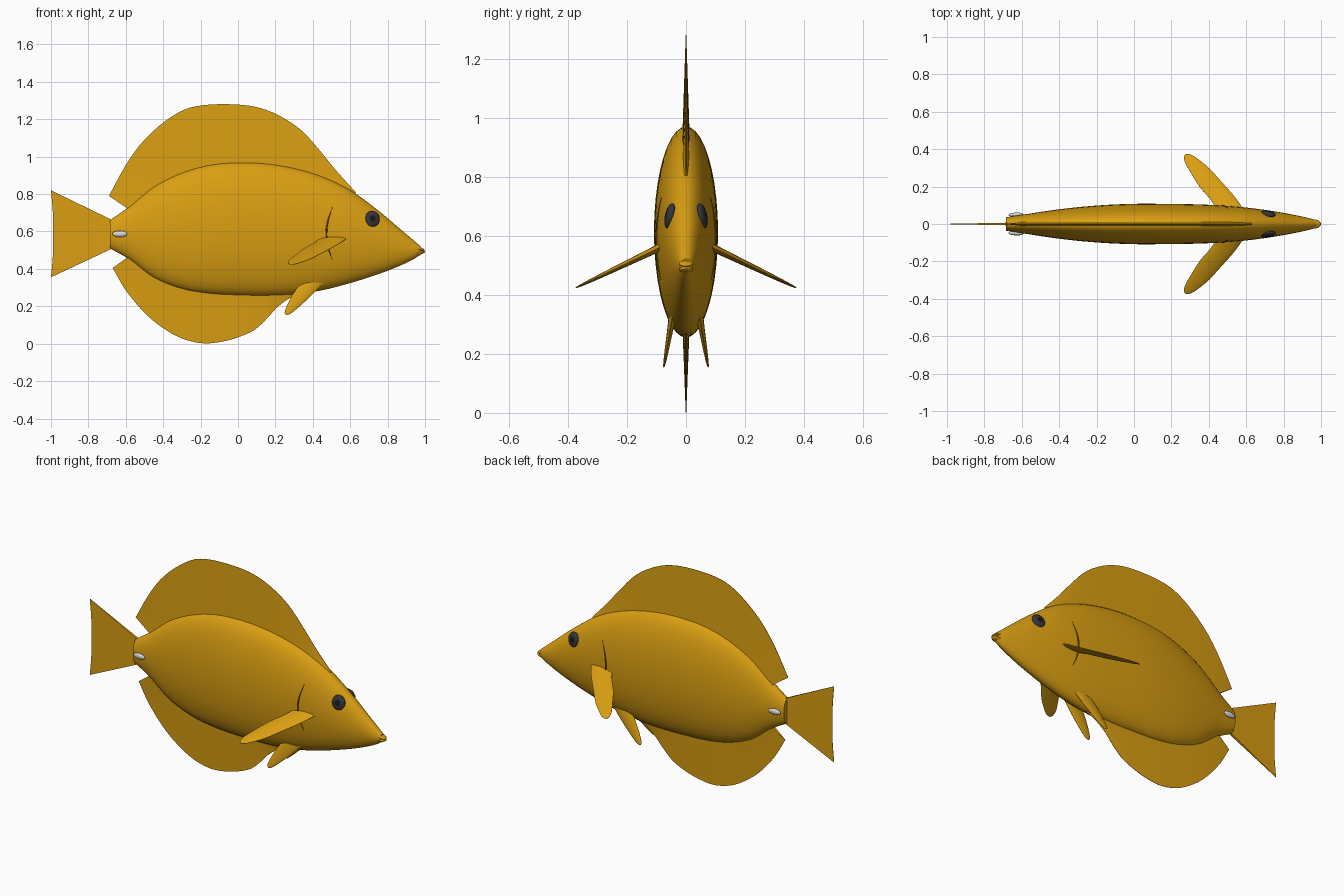
import bpy, bmesh, math
from mathutils import Matrix, Vector

if "Cube" in bpy.data.objects:
    bpy.data.objects.remove(bpy.data.objects["Cube"])


def material(name, rgb):
    m = bpy.data.materials.new(name)
    m.diffuse_color = (*rgb, 1)
    m.use_nodes = True
    m.node_tree.nodes["Principled BSDF"].inputs["Base Color"].default_value = m.diffuse_color
    return m


YELLOW = material("golden yellow", (0.70, 0.345, 0.006))
OCHRE = material("dark ochre", (0.20, 0.095, 0.004))
GREY = material("eye grey", (0.035, 0.035, 0.04))
BLACK = material("pupil black", (0.008, 0.008, 0.01))
WHITE = material("pale spine", (0.68, 0.68, 0.68))


def smooth(pts, n):
    """Resample a control polyline to n points with a Catmull-Rom curve."""
    pts = [Vector(p) for p in pts]
    out = []
    for k in range(n):
        t = k / (n - 1) * (len(pts) - 1)
        i = min(int(t), len(pts) - 2)
        f = t - i
        p1, p2 = pts[i], pts[i + 1]
        p0 = pts[i - 1] if i else 2 * p1 - p2
        p3 = pts[i + 2] if i + 2 < len(pts) else 2 * p2 - p1
        out.append(0.5 * (2 * p1 + (p2 - p0) * f + (2 * p0 - 5 * p1 + 4 * p2 - p3) * f * f
                          + (3 * p1 - p0 - 3 * p2 + p3) * f ** 3))
    return out


def finish(name, bm, *mats):
    bmesh.ops.recalc_face_normals(bm, faces=bm.faces)
    me = bpy.data.meshes.new(name)
    bm.to_mesh(me)
    bm.free()
    for m in mats:
        me.materials.append(m)
    ob = bpy.data.objects.new(name, me)
    bpy.context.collection.objects.link(ob)
    return ob


def loft(name, rings, mat):
    """Skin closed rings of points and cap both ends."""
    bm = bmesh.new()
    vs = [[bm.verts.new(p) for p in r] for r in rings]
    n = len(vs[0])
    for a, b in zip(vs, vs[1:]):
        for i in range(n):
            j = (i + 1) % n
            bm.faces.new((a[i], a[j], b[j], b[i]))
    bm.faces.new(vs[0])
    bm.faces.new(vs[-1])
    return finish(name, bm, mat)


def fin(name, edge_a, edge_b, thick, place, cols=32, rows=8):
    """Tapered blade between two edges; thick(u, v) is the half thickness."""
    rings = []
    for i, (a, b) in enumerate(zip(smooth(edge_a, cols), smooth(edge_b, cols))):
        u = i / (cols - 1)
        line = [(a.lerp(b, k / rows), thick(u, k / rows)) for k in range(rows + 1)]
        rings.append([place(p, t) for p, t in line]
                     + [place(p, -t) for p, t in reversed(line)])
    return loft(name, rings, YELLOW)


def ellipsoid(name, loc, size, rot, mats, pupil=2.0):
    """Ball with its poles along y; faces beyond the pupil limit use slot 1."""
    bm = bmesh.new()
    bmesh.ops.create_uvsphere(bm, u_segments=24, v_segments=16, radius=1)
    bmesh.ops.rotate(bm, verts=bm.verts, matrix=Matrix.Rotation(math.pi / 2, 3, 'X'))
    for f in bm.faces:
        if abs(f.calc_center_median().y) > pupil:
            f.material_index = 1
    bmesh.ops.scale(bm, vec=size, verts=bm.verts)
    bmesh.ops.rotate(bm, verts=bm.verts, matrix=rot)
    bmesh.ops.translate(bm, vec=loc, verts=bm.verts)
    return finish(name, bm, *mats)


# Body sections: (x, top, bottom) plus (half width, 0, 0)
profile = [(-0.685, .66, .51), (-.58, .735, .45), (-.45, .84, .352), (-.3, .915, .292),
           (-.15, .957, .266), (0, .97, .258), (.15, .964, .256), (.3, .94, .264),
           (.45, .895, .286), (.6, .822, .324), (.75, .712, .372), (.85, .628, .41),
           (.93, .56, .447), (.975, .522, .475)]
widths = [.036, .052, .072, .09, .102, .108, .108, .106, .1, .088, .068, .05, .033, .02]
N = 66
sections = smooth(profile, N)
halves = smooth([(w, 0, 0) for w in widths], N)
SEG = 40
rings = []
for s, w in zip(sections, halves):
    mid, h = (s.y + s.z) / 2, (s.y - s.z) / 2
    rings.append([(s.x, w.x * math.cos(a), mid + h * math.sin(a))
                  for a in (2 * math.pi * k / SEG for k in range(SEG))])
loft("body", rings, YELLOW)


def body_at(x):
    """Top, bottom and half width of the body at x."""
    for i in range(N - 1):
        a, b = sections[i], sections[i + 1]
        if x <= b.x:
            f = (x - a.x) / (b.x - a.x)
            s = a.lerp(b, f)
            return s.y, s.z, halves[i].lerp(halves[i + 1], f).x
    return sections[-1].y, sections[-1].z, halves[-1].x


def skin_y(x, z):
    top, bot, w = body_at(x)
    q = (z - (top + bot) / 2) / ((top - bot) / 2)
    return w * math.sqrt(max(0, 1 - q * q))


# Back fin and belly fin, rooted just inside the body
def upright(p, t):
    return (p.x, t, p.y)


def taper(u, v):
    return 0.001 + 0.011 * (1 - v)


back = [(-.69, .79, 0), (-.6, .955, 0), (-.51, 1.08, 0), (-.4, 1.182, 0), (-.29, 1.25, 0),
        (-.18, 1.276, 0), (-.03, 1.28, 0), (.1, 1.265, 0), (.22, 1.22, 0), (.34, 1.14, 0),
        (.44, 1.03, 0), (.53, .92, 0), (.63, .81, 0)]
base = [(-.58 + 1.2 * k / 12, body_at(-.58 + 1.2 * k / 12)[0] - .02, 0) for k in range(13)]
fin("back_fin", base, back, taper, upright, 40)

belly = [(-.67, .405, 0), (-.6, .285, 0), (-.5, .165, 0), (-.4, .083, 0), (-.3, .028, 0),
         (-.19, .002, 0), (-.09, .01, 0), (0, .034, 0), (.09, .075, 0), (.16, .14, 0),
         (.21, .195, 0), (.28, .245, 0), (.36, .272, 0)]
base = [(-.58 + .93 * k / 12, body_at(-.58 + .93 * k / 12)[1] + .02, 0) for k in range(13)]
fin("belly_fin", base, belly, taper, upright, 40)

# Tail fin
fin("tail_fin", [(-.67, .51, 0), (-.672, .585, 0), (-.67, .66, 0)],
    [(-1, .355, 0), (-.99, .47, 0), (-.988, .585, 0), (-.99, .70, 0), (-1, .82, 0)],
    lambda u, v: .001 + .006 * (1 - v), upright, 20)


def blade(u, v):
    return .0008 + .012 * (1 - u) * math.sin(math.pi * v) ** .6 if 0 < v < 1 else .0008


for side, label in ((-1, "right"), (1, "left")):
    # Side fin, sloping outward and down
    def out_place(p, t):
        return (p.x, side * (p.y + .4 * t), .555 - (p.y - .1) * .48 + t)
    fin("side_fin_" + label,
        [(.44, .08, 0), (.41, .13, 0), (.35, .2, 0), (.3, .28, 0), (.272, .33, 0),
         (.268, .362, 0), (.278, .374, 0)],
        [(.585, .08, 0), (.535, .15, 0), (.455, .24, 0), (.4, .3, 0), (.345, .345, 0),
         (.31, .368, 0), (.285, .375, 0)], blade, out_place)

    # Small lower fin
    def low_place(p, t):
        return (p.x, side * (.047 + (.32 - p.y) * .17 + t), p.y)
    fin("lower_fin_" + label,
        [(.335, .325, 0), (.3, .275, 0), (.265, .21, 0), (.25, .17, 0), (.253, .157, 0)],
        [(.46, .328, 0), (.4, .265, 0), (.33, .2, 0), (.28, .16, 0), (.258, .154, 0)],
        blade, low_place, 24)

    # Eye with a darker pupil
    ellipsoid("eye_" + label, (.718, side * (skin_y(.718, .667) - .002), .667),
              (.04, .016, .044),
              Matrix.Rotation(side * .2, 3, 'X') @ Matrix.Rotation(-side * .15, 3, 'Z'),
              (GREY, BLACK), .88)

    # Pale spine at the tail root
    ellipsoid("tail_spine_" + label, (-.632, side * .05, .587), (.04, .011, .017),
              Matrix.Rotation(side * .05, 3, 'Z'), (WHITE,))

    # Gill slit following the skin
    rings = []
    slit = smooth([(.505, .73, 0), (.482, .66, 0), (.472, .59, 0), (.48, .52, 0),
                   (.505, .45, 0)], 20)
    for i, p in enumerate(slit):
        r = .001 + .004 * math.sin(math.pi * i / 19)
        y = skin_y(p.x, p.y)
        rings.append([(p.x + r * math.cos(a), side * (y + r * math.sin(a)), p.y)
                      for a in (math.pi * k / 4 for k in range(8))])
    loft("gill_slit_" + label, rings, OCHRE)

# Lips
for label, z, tilt in (("upper", .508, .3), ("lower", .485, -.2)):
    ellipsoid(label + "_lip", (.967, 0, z), (.033, .024, .010),
              Matrix.Rotation(tilt, 3, 'Y'), (YELLOW,))

# Smooth shading with sharp rims kept
for ob in bpy.context.scene.objects:
    ob.select_set(True)
    bpy.context.view_layer.objects.active = ob
bpy.ops.object.shade_smooth_by_angle(angle=math.radians(40))
